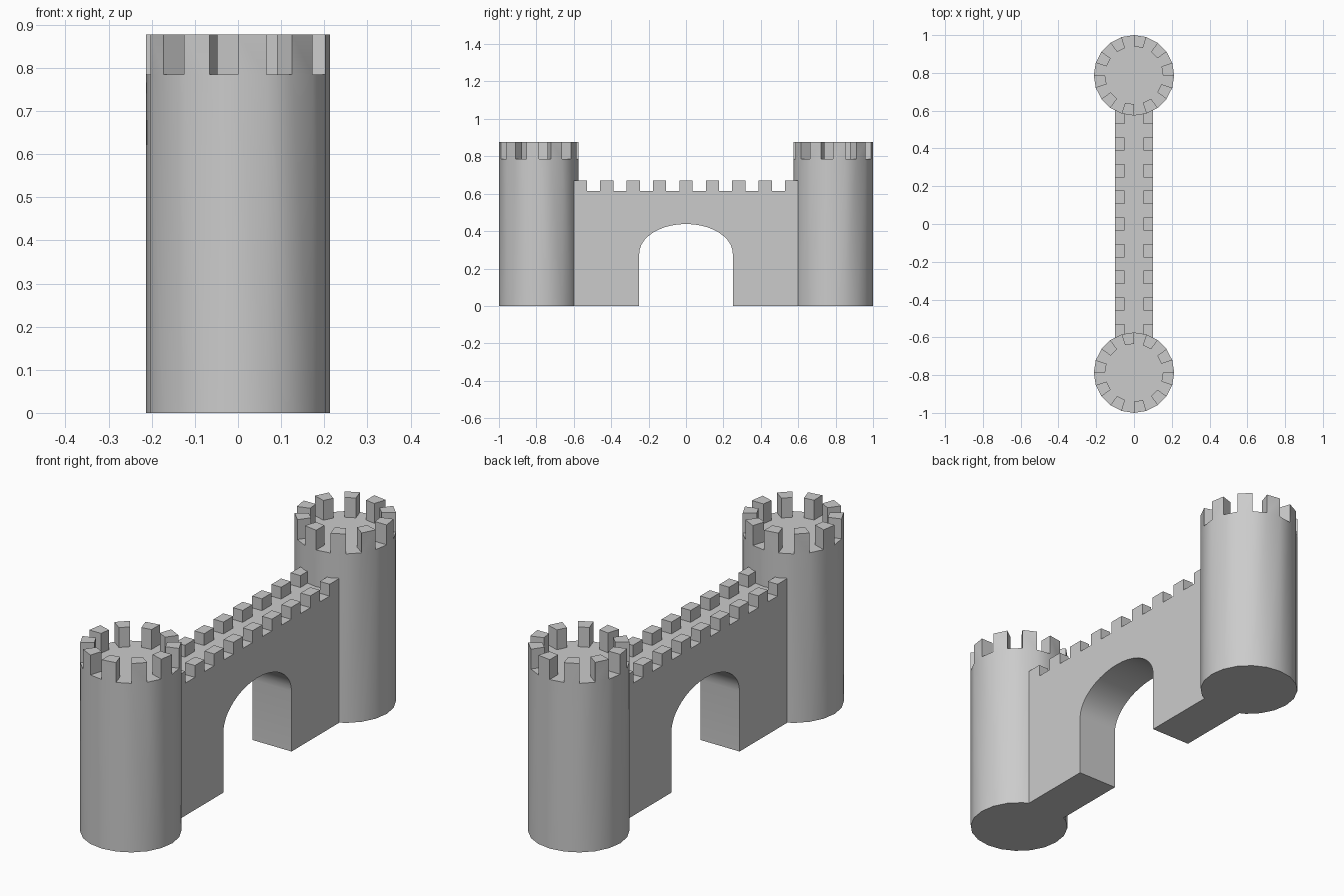
import bpy, bmesh, math
from mathutils import Matrix, Vector

if "Cube" in bpy.data.objects:
    bpy.data.objects.remove(bpy.data.objects["Cube"])


def finish(bm, name):
    bmesh.ops.recalc_face_normals(bm, faces=bm.faces[:])
    mesh = bpy.data.meshes.new(name)
    bm.to_mesh(mesh)
    bm.free()
    obj = bpy.data.objects.new(name, mesh)
    bpy.context.collection.objects.link(obj)
    bpy.ops.object.select_all(action='DESELECT')
    obj.select_set(True)
    bpy.context.view_layer.objects.active = obj
    bpy.ops.object.shade_smooth_by_angle(angle=math.radians(30))
    return obj


def raise_faces(bm, faces, height):
    new = bmesh.ops.extrude_discrete_faces(bm, faces=faces)['faces']
    bmesh.ops.translate(bm, verts=list({v for f in new for v in f.verts}),
                        vec=(0, 0, height))


# Towers: 20-sided drum, rim faces raised alternately into merlons
SIDES, R, TOWER_Y, TOWER_H = 20, 0.213, -0.787, 0.785
bm = bmesh.new()
bmesh.ops.create_cone(bm, cap_ends=True, segments=SIDES, radius1=R, radius2=R,
                      depth=TOWER_H, matrix=Matrix.Translation((0, 0, TOWER_H / 2)))
bm.normal_update()
top = [f for f in bm.faces if f.normal.z > 0.9]
rim = bmesh.ops.inset_region(bm, faces=top, thickness=0.060)['faces']
step = 2 * math.pi / SIDES


def sector(face):
    c = face.calc_center_median()
    return math.floor((math.atan2(c.y, c.x) % (2 * math.pi)) / step)


raise_faces(bm, [f for f in rim if sector(f) % 2 == 1], 0.092)
bmesh.ops.translate(bm, verts=bm.verts[:], vec=(0, TOWER_Y, 0))
towers = finish(bm, "towers")
mirror = towers.modifiers.new("opposite_tower", 'MIRROR')
mirror.use_axis = (False, True, False)

# Gate wall: profile with elliptical arch, extruded through its thickness
HALF_L, HALF_T, WALL_H, CELLS, ARCH = 0.6, 0.1, 0.615, 17, 20
profile = [(-HALF_L, 0), (-0.25, 0)]
for i in range(ARCH + 1):
    a = math.pi * (1 - i / ARCH)
    profile.append((0.25 * math.cos(a), 0.28 + 0.158 * math.sin(a)))
profile += [(0.25, 0), (HALF_L, 0)]
profile += [(HALF_L - 2 * HALF_L * i / CELLS, WALL_H) for i in range(CELLS + 1)]

bm = bmesh.new()
side = bm.faces.new([bm.verts.new((-HALF_T, y, z)) for y, z in profile])
ext = bmesh.ops.extrude_face_region(bm, geom=[side], use_keep_orig=True)['geom']
bmesh.ops.translate(bm, verts=[g for g in ext if isinstance(g, bmesh.types.BMVert)],
                    vec=(2 * HALF_T, 0, 0))
bmesh.ops.recalc_face_normals(bm, faces=bm.faces[:])

# Parapet: split the walkway lengthwise, raise alternate outer cells
for x in (-0.05, 0.05):
    bmesh.ops.bisect_plane(bm, geom=bm.verts[:] + bm.edges[:] + bm.faces[:],
                           plane_co=Vector((x, 0, 0)), plane_no=Vector((1, 0, 0)))
bm.normal_update()
cells = []
for f in bm.faces:
    c = f.calc_center_median()
    index = math.floor((c.y + HALF_L) / (2 * HALF_L / CELLS))
    if f.normal.z > 0.9 and c.z > WALL_H - 0.001 and abs(c.x) > 0.05 and index % 2 == 0:
        cells.append(f)
raise_faces(bm, cells, 0.055)
finish(bm, "gate_wall")
